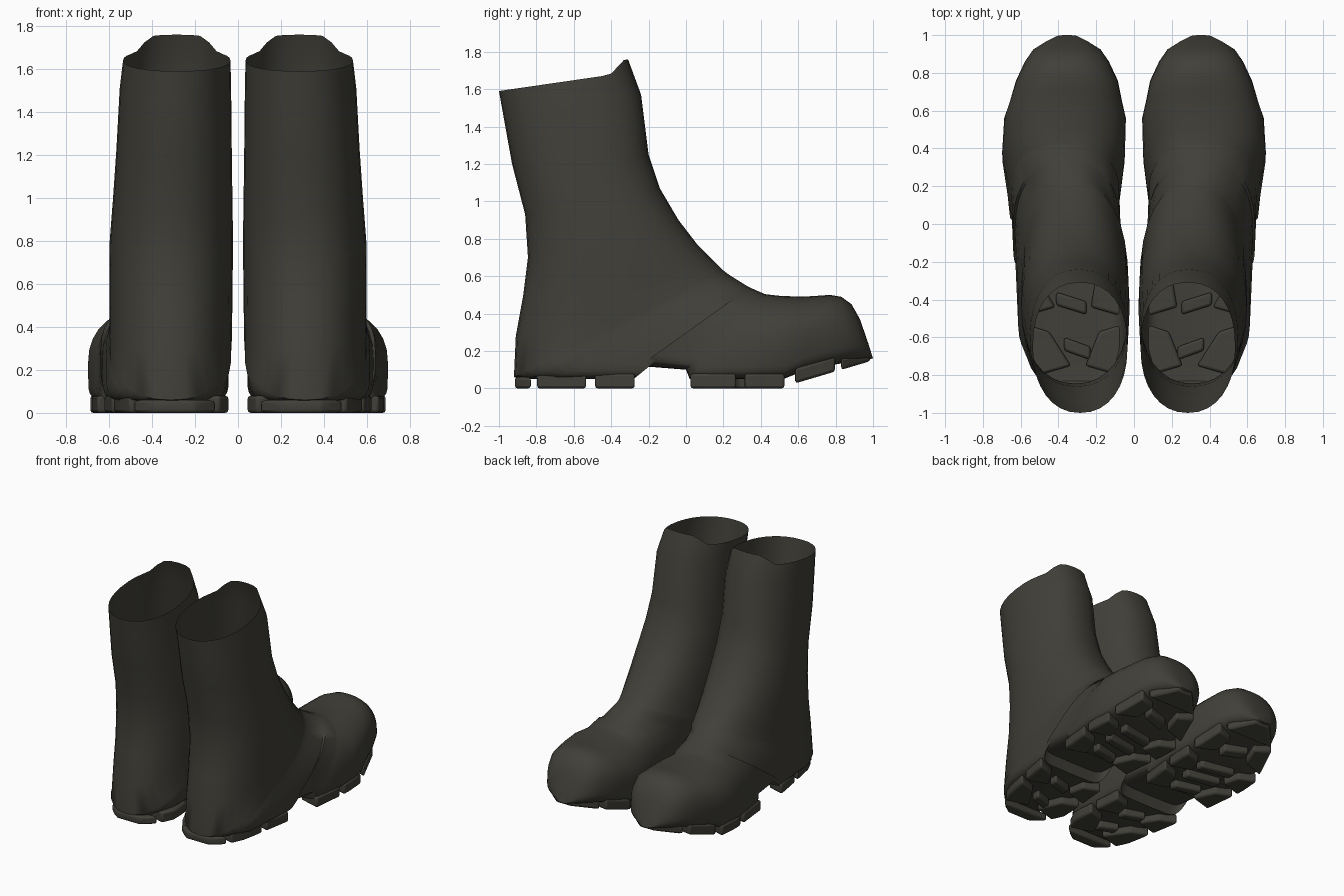
import bpy, bmesh, math

if "Cube" in bpy.data.objects:
    bpy.data.objects.remove(bpy.data.objects["Cube"])

mat = bpy.data.materials.new("dark olive rubber")
mat.diffuse_color = (0.052, 0.050, 0.040, 1)
mat.use_nodes = True
mat.node_tree.nodes["Principled BSDF"].inputs["Base Color"].default_value = mat.diffuse_color


def finish(name, bm, angle, bevel=0):
    bmesh.ops.recalc_face_normals(bm, faces=bm.faces)
    me = bpy.data.meshes.new(name)
    bm.to_mesh(me)
    bm.free()
    ob = bpy.data.objects.new(name, me)
    bpy.context.collection.objects.link(ob)
    me.materials.append(mat)
    if bevel:
        b = ob.modifiers.new("Soft edges", 'BEVEL')
        b.width, b.segments, b.limit_method = bevel, 2, 'ANGLE'
    m = ob.modifiers.new("Other foot", 'MIRROR')
    m.use_axis = (True, False, False)
    m.use_mirror_merge = False
    bpy.context.view_layer.objects.active = ob
    ob.select_set(True)
    bpy.ops.object.shade_smooth_by_angle(angle=math.radians(angle))
    ob.select_set(False)


def lookup(table, key):
    """Linear interpolation of the two values after the key in each row."""
    for (k0, *a), (k1, *b) in zip(table, table[1:]):
        if key <= k1:
            t = (key - k0) / (k1 - k0)
            return [p + t * (q - p) for p, q in zip(a, b)]
    return table[-1][1:]


# Side profile as tilting sections: back/sole y, z and front/top y, z
profile = [
    (-1, 1.59, -.31, 1.69), (-.975, 1.45, -.24, 1.57), (-.93, 1.2, -.2, 1.25),
    (-.86, .93, -.14, 1.07), (-.845, .7, -.04, .9), (-.87, .5, .06, .77),
    (-.91, .28, .14, .69), (-.92, .06, .2, .63), (-.87, .05, .22, .615),
    (-.7, .05, .25, .595), (-.28, .05, .33, .545), (-.25, .12, .34, .54),
    (0, .1, .42, .505), (.02, .05, .43, .503), (.3, .05, .5, .495),
    (.52, .05, .62, .49), (.62, .09, .7, .495), (.75, .12, .77, .5),
    (.87, .14, .83, .49), (.94, .15, .885, .45), (.975, .155, .93, .37),
    (1, .16, .975, .24),
]
# Section number, centre x, half width
widths = [(0, .285, .25), (4, .31, .287), (8, .315, .285), (10, .35, .28),
          (13, .37, .29), (14, .373, .325), (15, .365, .322), (17, .355, .27),
          (19, .355, .18), (21, .355, .06)]
N = 32


def spow(v, p):
    return math.copysign(abs(v) ** p, v)


bm = bmesh.new()
rings = []
for k, (ay, az, by, bz) in enumerate(profile):
    cx, hw = lookup(widths, k)
    f = .5 if k < 9 else .4
    # the sole end is squarer under the foot, rounder at heel and toe
    sole = 2.2 if k < 7 else min(7, 2.4 + 16 * (ay + .92), 2.2 + 9 * (1 - ay))
    ring = []
    for i in range(N):
        t = 2 * math.pi * i / N
        c, s = math.cos(t), math.sin(t)
        e = 2.3 if c >= 0 else sole
        u, w = spow(c, 2 / e), spow(s, 2 / e)
        q = f + u * ((1 - f) if u > 0 else f)
        z = az + q * (bz - az)
        if k == 0:  # raised peak at the front of the rim
            z += .07 * min(1, max(0, (u - .72) / .22))
        ring.append(bm.verts.new((cx + hw * w, ay + q * (by - ay), z)))
    rings.append(ring)
for a, b in zip(rings, rings[1:]):
    for i in range(N):
        j = (i + 1) % N
        bm.faces.new((a[i], a[j], b[j], b[i]))
bm.faces.new(rings[-1])
finish("boot_uppers", bm, 50)

# Sole outline: y, inner x, outer x
outline = [(-.92, .21, .38), (-.85, .11, .48), (-.7, .04, .55), (-.3, .075, .62),
           (.02, .09, .655), (.35, .055, .69), (.55, .05, .675), (.8, .12, .59),
           (1, .31, .40)]


def edge(y, side):
    return lookup(outline, y)[side]


def ground(y):
    return 0 if y < .56 else .02 + (y - .56) * .295


def prism(bm, pts, height=.08):
    low = [bm.verts.new((x, y, ground(y))) for x, y in pts]
    top = [bm.verts.new((x, y, ground(y) + height)) for x, y in pts]
    bm.faces.new(low)
    bm.faces.new(top)
    for i in range(len(pts)):
        j = (i + 1) % len(pts)
        bm.faces.new((low[i], low[j], top[j], top[i]))


# Rim lugs along both edges of the sole
bm = bmesh.new()
for y0, y1 in [(-.80, -.53), (-.49, -.27), (.02, .27), (.31, .53), (.58, .80)]:
    ys = [y0 + (y1 - y0) * i / 3 for i in range(4)]
    for side, inward in ((0, 1), (1, -1)):
        pts = [(edge(y, side), y) for y in ys]
        pts += [(edge(y1, side) + inward * .13, y1 - .04),
                (edge(y0, side) + inward * .17, y0 + .05)]
        prism(bm, pts)
# Heel and toe end lugs
for ys in ([-.915, -.88, -.83], [.83, .90, .95, .985]):
    prism(bm, [(edge(y, 0), y) for y in ys] + [(edge(y, 1), y) for y in reversed(ys)], .06)
finish("rim_lugs", bm, 45, .014)

# Slanted centre bars of the tread
bm = bmesh.new()
for y, half in [(-.66, .07), (-.42, .08), (.12, .1), (.29, .13), (.45, .13), (.66, .09)]:
    cx = (edge(y, 0) + edge(y, 1)) / 2
    prism(bm, [(cx - half, y - .06), (cx + half, y - .01),
               (cx + half, y + .06), (cx - half, y + .01)])
finish("centre_lugs", bm, 45, .014)
